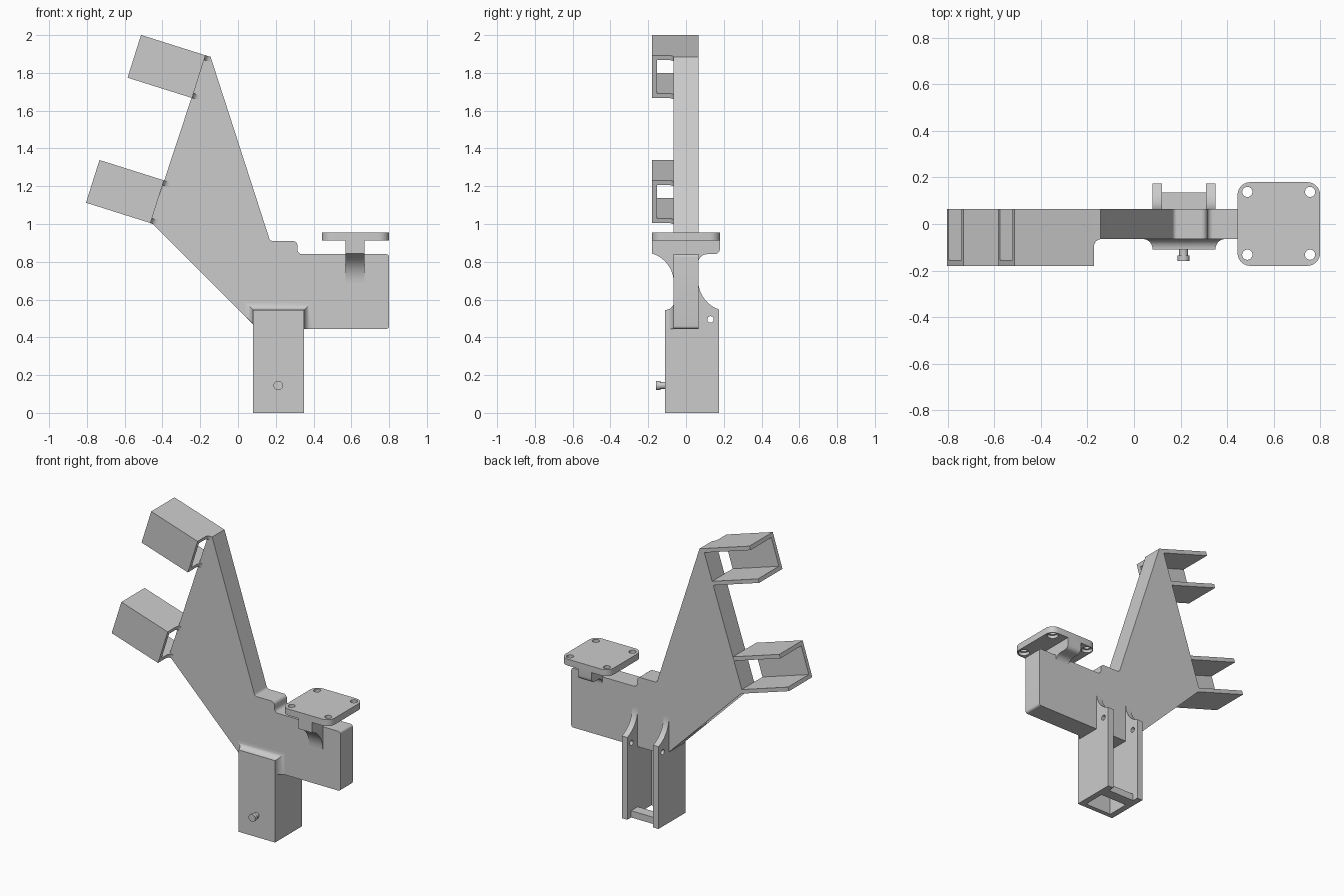
import bpy, bmesh
from math import sin, cos, tan, radians
from mathutils import Vector, Matrix

default = bpy.data.objects.get("Cube")
if default:
    bpy.data.objects.remove(default, do_unlink=True)

grey = bpy.data.materials.new("plain grey")
grey.use_nodes = True
colour = (0.6, 0.6, 0.6, 1)
grey.diffuse_color = colour
grey.node_tree.nodes["Principled BSDF"].inputs["Base Color"].default_value = colour


def arc(ca, cb, r, start, end, steps=12):
    """Points of a circular arc, angles in degrees."""
    angles = [radians(start + (end - start) * i / steps) for i in range(steps + 1)]
    return [(ca + r * cos(t), cb + r * sin(t)) for t in angles]


def circle(ca, cb, r, sides=24):
    return arc(ca, cb, r, 0, 360, sides)[:-1]


def rounded(corners, steps=6):
    """Outline from (a, b, radius) corners, rounding each with an arc."""
    out = []
    for i, (a, b, r) in enumerate(corners):
        p = Vector((a, b))
        if not r:
            out.append(p)
            continue
        u = (Vector(corners[i - 1][:2]) - p).normalized()
        w = (Vector(corners[(i + 1) % len(corners)][:2]) - p).normalized()
        half = u.angle(w) / 2
        centre = p + (u + w).normalized() * r / sin(half)
        first, last = ((p + d * r / tan(half) - centre).normalized() for d in (u, w))
        out += [centre + first.slerp(last, k / steps).normalized() * r
                for k in range(steps + 1)]
    return out


def loft(name, rings, matrix=Matrix()):
    """Solid through rings of equal point count, capped at both ends."""
    bm = bmesh.new()
    loops = [[bm.verts.new(matrix @ Vector(p)) for p in ring] for ring in rings]
    bm.faces.new(loops[0])
    bm.faces.new(loops[-1])
    n = len(loops[0])
    for lo, hi in zip(loops, loops[1:]):
        for i in range(n):
            j = (i + 1) % n
            bm.faces.new((lo[i], lo[j], hi[j], hi[i]))
    bmesh.ops.recalc_face_normals(bm, faces=bm.faces)
    mesh = bpy.data.meshes.new(name)
    bm.to_mesh(mesh)
    bm.free()
    mesh.materials.append(grey)
    obj = bpy.data.objects.new(name, mesh)
    bpy.context.collection.objects.link(obj)
    return obj


def prism(name, outline, axis, low, high, matrix=Matrix()):
    """Extrude a flat outline along one axis."""
    place = {"x": lambda a, b, h: (h, a, b),
             "y": lambda a, b, h: (a, h, b),
             "z": lambda a, b, h: (a, b, h)}[axis]
    return loft(name, [[place(a, b, h) for a, b in outline] for h in (low, high)], matrix)


def box(name, x, y, z):
    return prism(name, [(x[0], y[0]), (x[1], y[0]), (x[1], y[1]), (x[0], y[1])], "z", *z)


def cut(obj, cutters):
    """Subtract the cutters, bake the result and remove them."""
    for c in cutters:
        c.hide_render = True
        m = obj.modifiers.new("cut", "BOOLEAN")
        m.operation, m.solver, m.object = "DIFFERENCE", "EXACT", c
    graph = bpy.context.evaluated_depsgraph_get()
    baked = bpy.data.meshes.new_from_object(obj.evaluated_get(graph))
    obj.modifiers.clear()
    obj.data = baked
    for c in cutters:
        bpy.data.objects.remove(c, do_unlink=True)


HALF = 0.065    # half thickness of the main plate
LEFT, RIGHT = 0.08, 0.35    # sides of the post

# Main plate with the sloping arm and the side block
prism("main_plate", rounded([
    (-0.172, 1.893, 0), (-0.145, 1.885, 0), (0.17, 0.91, 0.02), (0.315, 0.91, 0.025),
    (0.315, 0.84, 0.025), (0.8, 0.84, 0.015), (0.8, 0.445, 0.015), (0.105, 0.445, 0),
    (-0.45, 1.0, 0), (-0.465, 1.005, 0)]), "y", -HALF, HALF)

# Two tilted brackets, open at the back and at both ends
slope = radians(17.5)
out_dir = Vector((-cos(slope), 0, sin(slope)))
down_dir = Vector((-sin(slope), 0, -cos(slope)))
FRONT, WIDTH, WALL, FILLET = -0.18, 0.237, 0.026, 0.032
channel = [(HALF, 0), (FRONT, 0), (FRONT, WIDTH), (HALF, WIDTH), (HALF, WIDTH - WALL),
           (FRONT + WALL, WIDTH - WALL), (FRONT + WALL, WALL), (HALF, WALL)]
gusset = [(0.01, -HALF), (0.01, -HALF - FILLET)]
gusset += arc(-FILLET, -HALF - FILLET, FILLET, 0, 90, 6)
for label, x, z in (("upper", -0.172, 1.893), ("lower", -0.392, 1.231)):
    frame = Matrix((out_dir, Vector((0, 1, 0)), down_dir)).transposed().to_4x4()
    frame.translation = (x, 0, z)
    prism(label + "_bracket", channel, "x", 0, 0.358, frame)
    for side, low in (("top", 0), ("bottom", WIDTH - WALL)):
        prism(f"{label}_bracket_{side}_fillet", gusset, "z", low, low + WALL, frame)

# Post: side walls with curved tops and pin holes, front wall, foot bar
side_outline = [(-0.11, 0), (0.175, 0)] + arc(0.225, 0.70, 0.16, 251.8, 180)
side_outline += [(0, 0.70), (0, 0.545), (-0.11, 0.545)]
for label, x in (("right", LEFT), ("left", RIGHT - 0.04)):
    wall = prism(label + "_post_wall", side_outline, "x", x, x + 0.04)
    cut(wall, [prism("pin_hole", circle(0.13, 0.495, 0.017), "x", x - 0.1, x + 0.1)])
box("post_front_wall", (LEFT, RIGHT), (-0.11, -0.08), (0, 0.545))
box("post_foot_bar", (LEFT + 0.02, RIGHT - 0.02), (0.065, 0.135), (0, 0.045))

# Concave flare where the post front meets the main plate
rings = []
for k in range(9):
    t = radians(90 * k / 8)
    o, y = 0.04 * (1 - cos(t)), -0.11 + 0.045 * sin(t)
    rings.append([(LEFT - o, y, 0.47 + o), (LEFT - o, y, 0.545 + o),
                  (RIGHT + o, y, 0.545 + o), (RIGHT + o, y, 0.445), (0.105, y, 0.445)])
loft("post_flare", rings)

# Headed pin on the post front
prism("pin_neck", circle(0.213, 0.145, 0.019), "y", -0.14, -0.1)
prism("pin_head", circle(0.213, 0.145, 0.025), "y", -0.158, -0.135)

# Mounting plate with four counterbored holes
mount = prism("mounting_plate", rounded([
    (0.445, -0.18, 0.055), (0.8, -0.18, 0.055), (0.8, 0.18, 0.055), (0.445, 0.18, 0.055)]),
    "z", 0.912, 0.955)
drills = []
for x in (0.487, 0.757):
    for y in (-0.132, 0.138):
        drills.append(prism("drill", circle(x, y, 0.022), "z", 0.85, 1.0))
        drills.append(prism("counterbore", circle(x, y, 0.034), "z", 0.85, 0.932))
cut(mount, drills)

# Curved rib carrying the mounting plate
rib = [(FRONT, 0.92)] + arc(-0.225, 0.69, 0.16, 73.7, 0) + [(0, 0.69), (0, 0.75)]
rib += rounded([(HALF, 0.75, 0), (HALF, 0.84, 0.045), (0.18, 0.84, 0.03), (0.18, 0.92, 0)])
prism("mounting_rib", rib, "x", 0.57, 0.67)

# Smooth the curved parts and keep the edges sharp
bpy.ops.object.select_all(action="DESELECT")
for obj in bpy.context.collection.objects:
    if obj.type == "MESH":
        obj.select_set(True)
        bpy.context.view_layer.objects.active = obj
bpy.ops.object.shade_smooth_by_angle(angle=radians(30))
